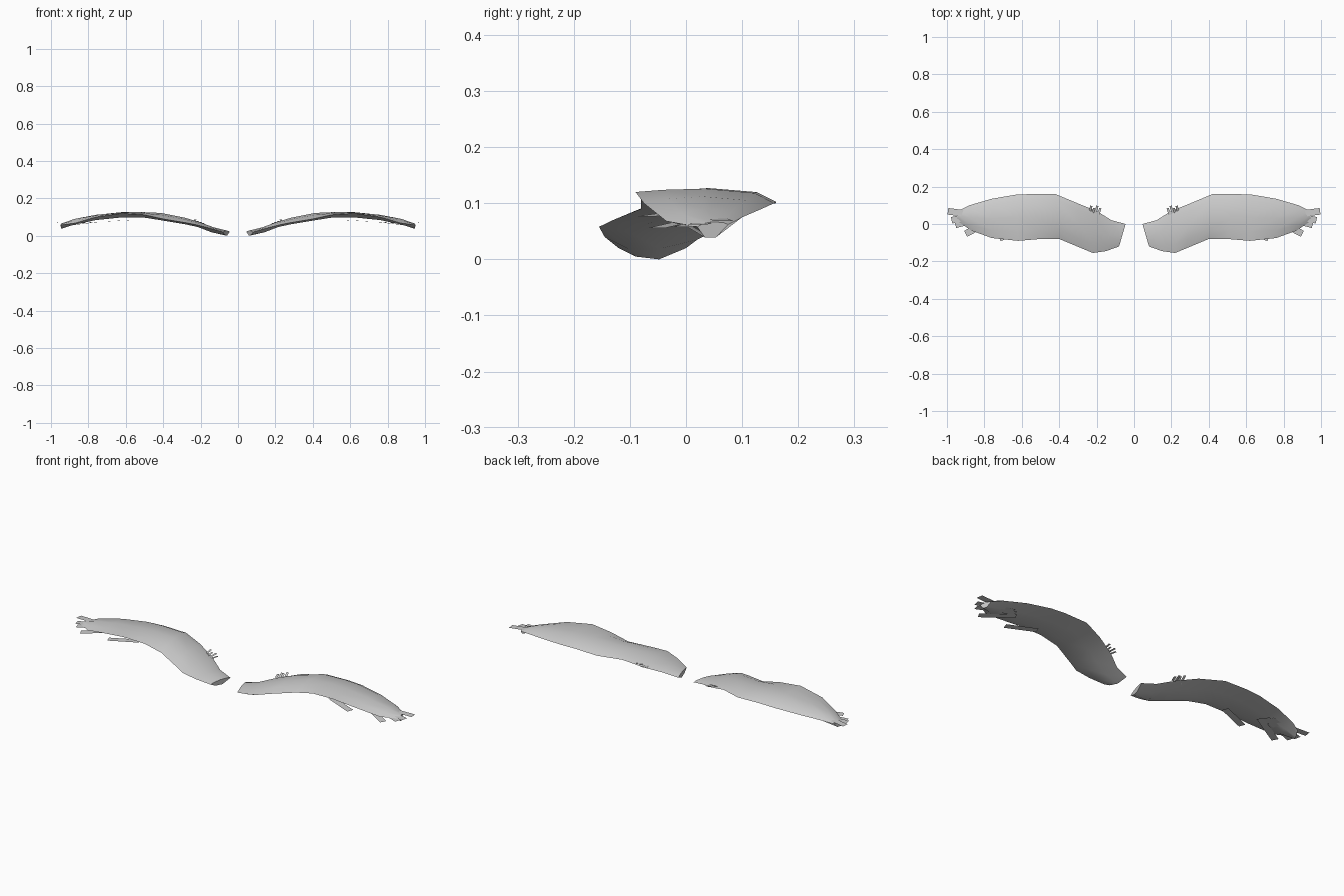
import bpy, bmesh, math
from mathutils import Vector

cube = bpy.data.objects.get("Cube")
if cube:
    bpy.data.objects.remove(cube, do_unlink=True)

# One grey for everything
grey = bpy.data.materials.new("soft_grey")
tone = (0.6, 0.6, 0.6, 1)
grey.use_nodes = True
grey.diffuse_color = tone
grey.node_tree.nodes["Principled BSDF"].inputs["Base Color"].default_value = tone


def finish(name, bm, smooth):
    """Turn a bmesh into a named object mirrored across x = 0."""
    mesh = bpy.data.meshes.new(name)
    bm.to_mesh(mesh)
    bm.free()
    obj = bpy.data.objects.new(name, mesh)
    bpy.context.collection.objects.link(obj)
    mesh.materials.append(grey)
    obj.modifiers.new("mirror", "MIRROR").use_mirror_merge = False
    if smooth:
        bpy.ops.object.select_all(action="DESELECT")
        bpy.context.view_layer.objects.active = obj
        obj.select_set(True)
        bpy.ops.object.shade_smooth_by_angle(angle=math.radians(50))
    return obj


# Arched body: front edge point, back edge point and crown height per station
stations = [
    ((.08, -.12, .02), (.045, 0, .02), .028),
    ((.15, -.145, .04), (.12, .02, .035), .047),
    ((.22, -.155, .058), (.2, .07, .06), .075),
    ((.28, -.13, .07), (.3, .11, .09), .098),
    ((.4, -.08, .09), (.42, .16, .1), .122),
    ((.5, -.08, .112), (.55, .16, .103), .127),
    ((.62, -.09, .12), (.63, .157, .1), .126),
    ((.76, -.075, .1), (.76, .135, .09), .112),
    ((.87, -.035, .068), (.88, .1, .075), .09),
    ((.95, .02, .058), (.93, .075, .062), .067),
]
body = bmesh.new()
rings = []
for front, back, crown in stations:
    front, back = Vector(front), Vector(back)

    def rib(t, z):
        p = front.lerp(back, t)
        return body.verts.new((p.x, p.y, z))

    rings.append([
        body.verts.new(front),
        rib(.2, front.z * .35 + crown * .65),
        rib(.5, crown),
        rib(.86, back.z * .3 + crown * .7),
        body.verts.new(back),
        rib(.6, max(crown - .028, 0)),
        rib(.25, max(min(front.z, crown - .02) - .008, .005)),
    ])
for a, b in zip(rings, rings[1:]):
    for i in range(len(a)):
        j = (i + 1) % len(a)
        body.faces.new((a[i], a[j], b[j], b[i]))
body.faces.new(rings[0])
body.faces.new(rings[-1])
bmesh.ops.recalc_face_normals(body, faces=body.faces)
finish("brow_body", body, True)


def strip(bm, root, tip, width):
    """Flat ribbon between two points."""
    root, tip = Vector(root), Vector(tip)
    side = (tip - root).cross(Vector((0, 0, 1))).normalized() * width / 2
    bm.faces.new([bm.verts.new(p) for p in
                  (root - side, root + side, tip + side, tip - side)])


# Loose flat hairs fanning out of the outer end
hairs = bmesh.new()
for root, tip in [
    ((.78, .04, .08), (.995, .068, .068)),
    ((.78, .06, .075), (.975, .02, .062)),
    ((.76, .05, .075), (.955, -.005, .058)),
    ((.74, .03, .075), (.9, -.052, .056)),
    ((.57, -.02, .084), (.72, -.075, .076)),
]:
    strip(hairs, root, tip, .035)
finish("outer_hairs", hairs, False)

# Short tuft on the back edge near the inner end
tuft = bmesh.new()
for i in range(4):
    x = .18 + .016 * i
    strip(tuft, (x + .012, .05, .065), (x, .085 + .012 * (i % 2), .068 + .006 * i), .012)
finish("inner_tuft", tuft, False)
